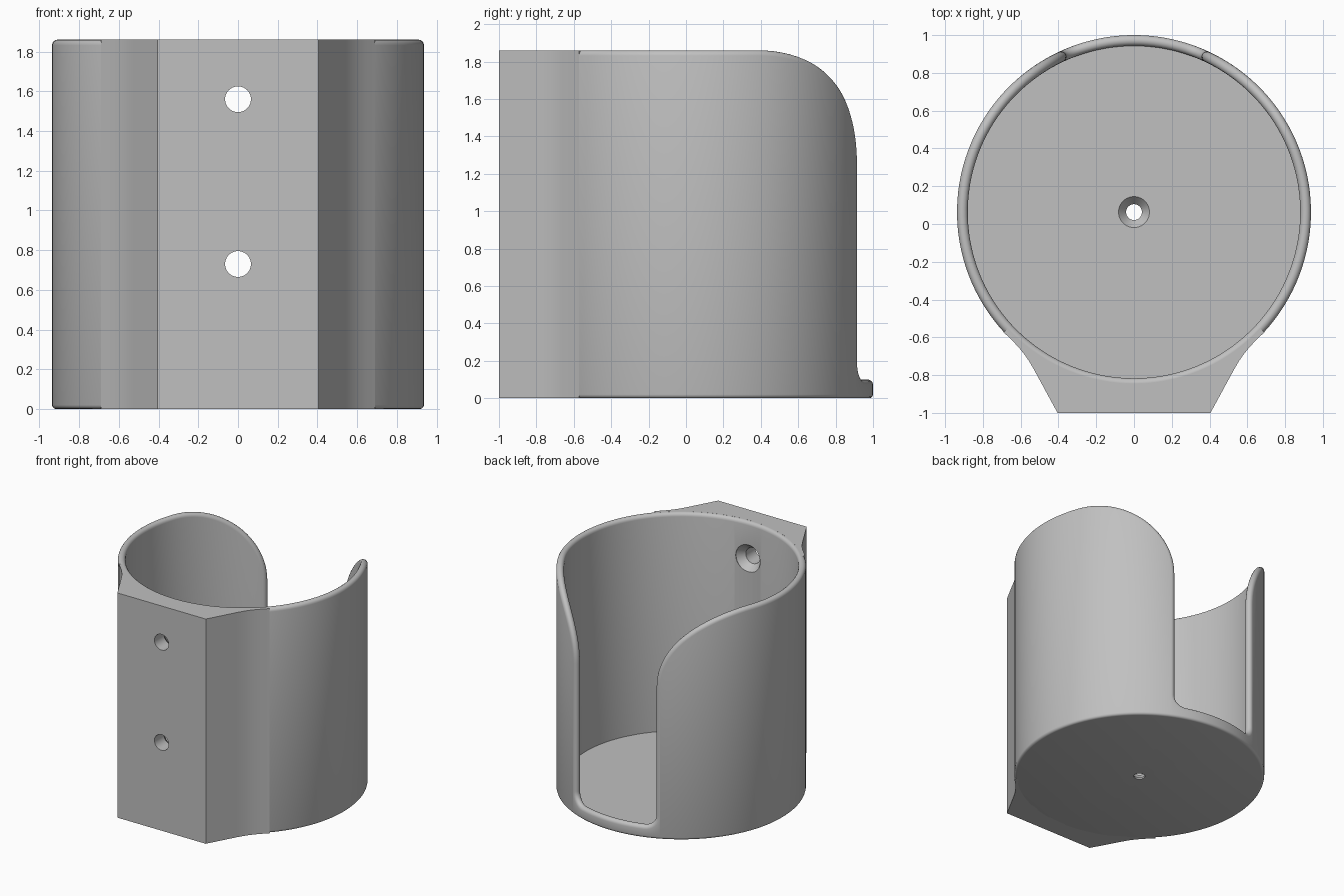
import bpy, bmesh, math
from mathutils import Matrix, Vector

if "Cube" in bpy.data.objects:
    bpy.data.objects.remove(bpy.data.objects["Cube"])

CENTRE_Y = 0.063
R_OUT, R_IN, HEIGHT, FLOOR = 0.937, 0.88, 1.86, 0.06
R_MID, FILLET = (R_OUT + R_IN) / 2, (R_OUT - R_IN) / 2

grey = bpy.data.materials.new("Plain grey")
grey.use_nodes = True
colour = (0.53, 0.53, 0.53, 1)
grey.diffuse_color = colour
grey.node_tree.nodes["Principled BSDF"].inputs["Base Color"].default_value = colour


def make_object(name, bm):
    bmesh.ops.recalc_face_normals(bm, faces=bm.faces)
    mesh = bpy.data.meshes.new(name)
    bm.to_mesh(mesh)
    bm.free()
    mesh.materials.append(grey)
    obj = bpy.data.objects.new(name, mesh)
    bpy.context.collection.objects.link(obj)
    return obj


def on_cylinder(s, r, z):
    """Point at arc length s from the back centre line."""
    a = s / R_MID
    return Vector((r * math.sin(a), CENTRE_Y + r * math.cos(a), z))


def lathe(name, profile, matrix, sides=40):
    """Closed solid of revolution from (radius, height) pairs."""
    bm = bmesh.new()
    rings = [[bm.verts.new((r * math.cos(math.tau * i / sides),
                            r * math.sin(math.tau * i / sides), h))
              for i in range(sides)] for r, h in profile]
    for low, high in zip(rings, rings[1:]):
        for i in range(sides):
            j = (i + 1) % sides
            bm.faces.new((low[i], low[j], high[j], high[i]))
    bm.faces.new(rings[0])
    bm.faces.new(rings[-1])
    bm.transform(matrix)
    return make_object(name, bm)


# Rim path over half the cup: (arc length, height, direction into the wall)
path = [(0.28 * i / 8, 0.1, 0, -1) for i in range(8)]
for i in range(9):                      # rounded lower slot corner
    t = math.pi / 2 * i / 8
    path.append((0.28 + 0.09 * math.sin(t), 0.19 - 0.09 * math.cos(t),
                 math.sin(t), -math.cos(t)))
jump = len(path) - 1                    # straight slot side follows
for i in range(25):                     # sweeping upper slot corner
    t = math.pi / 2 * i / 24
    n = Vector((math.cos(t) / 0.73, -math.sin(t) / 0.61)).normalized()
    path.append((1.1 - 0.73 * math.cos(t), 1.25 + 0.61 * math.sin(t), n.x, n.y))
end = math.pi * R_MID
path += [(1.1 + (end - 1.1) * i / 40, HEIGHT, 0, -1) for i in range(1, 41)]

# Cup: rounded rim, walls, rounded foot and floor
bm = bmesh.new()
rims, feet, floor_edge = [], [], []
for k, (s, z, ns, nz) in enumerate(path):
    rim = []
    for i in range(9):
        a = math.pi * i / 8
        d = FILLET * (1 - math.sin(a))
        rim.append(bm.verts.new(on_cylinder(s + ns * d, R_MID + FILLET * math.cos(a), z + nz * d)))
    rims.append(rim)
    if k == jump + 1:
        feet.append(feet[-1])
        floor_edge.append(floor_edge[-1])
        continue
    s += ns * FILLET
    feet.append([bm.verts.new(on_cylinder(s, R_OUT - 0.02 * (1 - math.cos(math.pi / 6 * i)),
                                          0.02 * (1 - math.sin(math.pi / 6 * i))))
                 for i in range(4)])
    floor_edge.append(bm.verts.new(on_cylinder(s, R_IN, FLOOR)))

for k in range(len(path) - 1):
    a, b = rims[k], rims[k + 1]
    for i in range(8):
        bm.faces.new((a[i], a[i + 1], b[i + 1], b[i]))
    if k == jump:
        continue
    extra = k == jump + 1               # wall beside the slot takes its full side
    for side, base in ((0, [f[0] for f in feet]), (8, floor_edge)):
        loop = [base[k], base[k + 1], b[side], a[side]]
        if extra:
            loop.append(rims[jump][side])
        bm.faces.new(loop)
    for i in range(3):
        bm.faces.new((feet[k][i], feet[k + 1][i], feet[k + 1][i + 1], feet[k][i + 1]))
keep = [k for k in range(len(path)) if k != jump + 1]
bm.faces.new([feet[k][3] for k in keep])
bm.faces.new([floor_edge[k] for k in keep])
bmesh.ops.mirror(bm, geom=bm.verts[:] + bm.edges[:] + bm.faces[:], axis='X', merge_dist=0.0005)
cup = make_object("cup", bm)

# Mounting block: flared prism hugging the cup wall
half = [(0.405, -1), (0.53, -0.77), (0.555, -0.727), (0.583, -0.687),
        (0.615, -0.648), (0.65, -0.612), (0.69, -0.573)]
start = math.atan2(0.69, 0.573 + CENTRE_Y)
outline = half[:]
for i in range(41):
    a = start * (1 - i / 20)
    outline.append((0.91 * math.sin(a), CENTRE_Y - 0.91 * math.cos(a)))
outline += [(-x, y) for x, y in reversed(half)]
bm = bmesh.new()
base = bm.faces.new([bm.verts.new((x, y, 0)) for x, y in outline])
top = bmesh.ops.extrude_face_region(bm, geom=[base])["geom"]
bmesh.ops.translate(bm, vec=(0, 0, HEIGHT),
                    verts=[v for v in top if isinstance(v, bmesh.types.BMVert)])
block = make_object("mounting_block", bm)

# Countersunk screw holes
cutters = []
for n, z in enumerate((0.73, 1.56)):
    place = Matrix.Translation((0, 0, z)) @ Matrix.Rotation(-math.pi / 2, 4, 'X')
    cutters.append(lathe(f"screw_hole_cutter_{n + 1}",
                         [(0.065, -1.1), (0.065, -0.875), (0.112, -0.815), (0.112, -0.7)], place))
drain = lathe("floor_hole_cutter", [(0.042, -0.1), (0.042, 0.012), (0.082, FLOOR), (0.082, 0.2)],
              Matrix.Translation((0, CENTRE_Y, 0)))

for obj, tools in ((cup, cutters + [drain]), (block, cutters)):
    bpy.ops.object.select_all(action='DESELECT')
    obj.select_set(True)
    bpy.context.view_layer.objects.active = obj
    for tool in tools:
        mod = obj.modifiers.new("hole", 'BOOLEAN')
        mod.operation, mod.solver, mod.object = 'DIFFERENCE', 'EXACT', tool
        bpy.ops.object.modifier_apply(modifier=mod.name)
    bpy.ops.object.shade_smooth_by_angle(angle=math.radians(35))
for tool in cutters + [drain]:
    bpy.data.objects.remove(tool)
